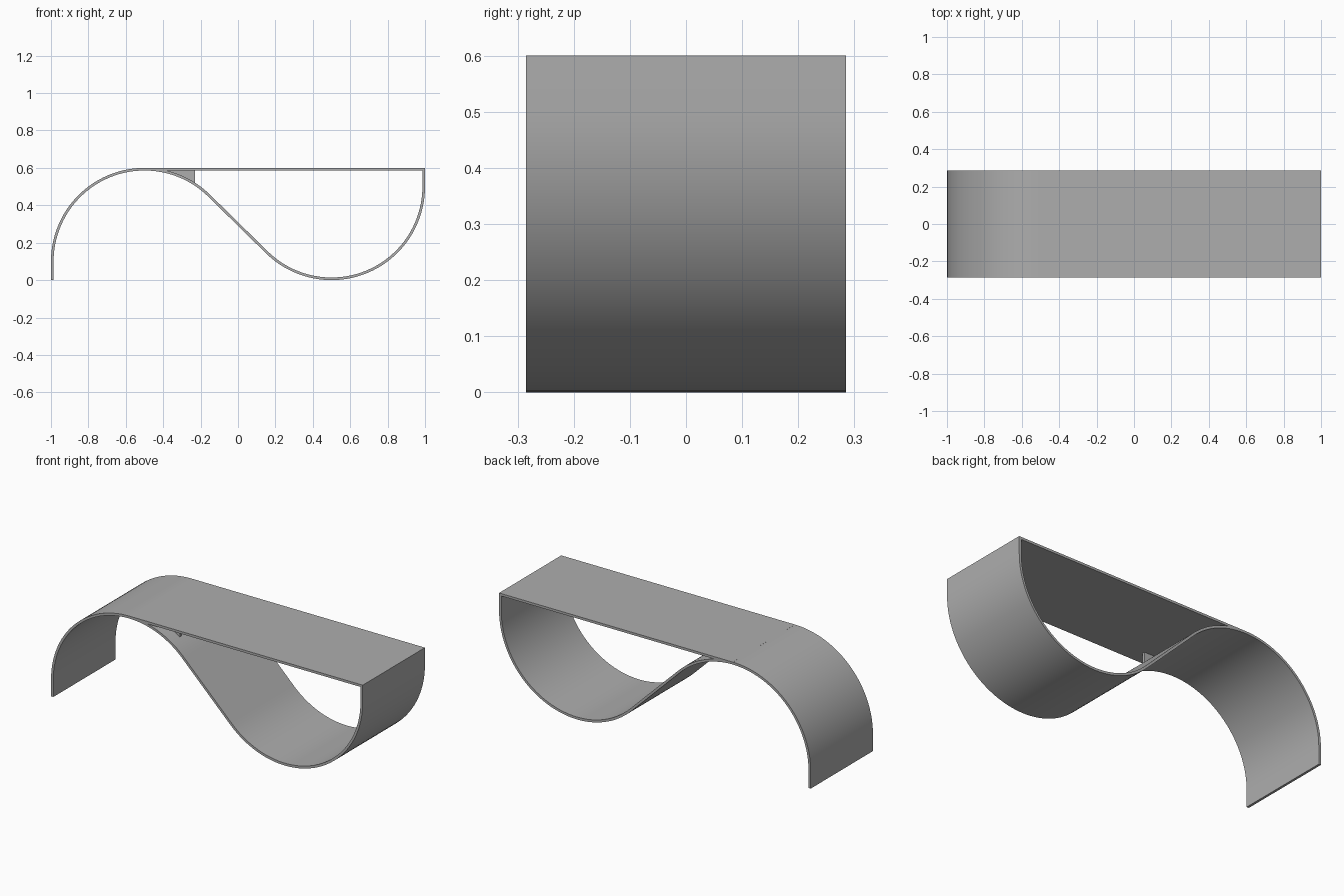
import bpy, bmesh, math
from mathutils import Vector

cube = bpy.data.objects.get("Cube")
if cube:
    bpy.data.objects.remove(cube)

DEPTH = 0.285    # half width of the bench
T = 0.014        # sheet thickness
R = 0.5 - T / 2  # arc radius along the middle of the sheet
LEFT, RIGHT = Vector((-0.5, 0.1)), Vector((0.5, 0.5))

grey = bpy.data.materials.new("satin grey")
grey.use_nodes = True
colour = (0.42, 0.42, 0.42, 1)
grey.diffuse_color = colour
grey.node_tree.nodes["Principled BSDF"].inputs["Base Color"].default_value = colour


def arc(centre, start, end, radius=R, steps=40):
    angles = [start + (end - start) * i / steps for i in range(steps + 1)]
    return [centre + Vector((math.cos(a), math.sin(a))) * radius for a in angles]


def add_object(name, bm):
    bmesh.ops.recalc_face_normals(bm, faces=bm.faces)
    mesh = bpy.data.meshes.new(name)
    bm.to_mesh(mesh)
    bm.free()
    mesh.materials.append(grey)
    obj = bpy.data.objects.new(name, mesh)
    bpy.context.collection.objects.link(obj)
    bpy.ops.object.select_all(action='DESELECT')
    obj.select_set(True)
    bpy.context.view_layer.objects.active = obj
    bpy.ops.object.shade_smooth_by_angle(angle=math.radians(30))


def bent_sheet(name, path):
    """Thicken an x-z path evenly and sweep it across the width."""
    bm = bmesh.new()
    rings = []
    for i, p in enumerate(path):
        tangent = path[min(i + 1, len(path) - 1)] - path[max(i - 1, 0)]
        n = Vector((-tangent.y, tangent.x)).normalized() * T / 2
        rings.append([bm.verts.new((q.x, y, q.y)) for q, y in
                      ((p + n, -DEPTH), (p + n, DEPTH), (p - n, DEPTH), (p - n, -DEPTH))])
    for a, b in zip(rings, rings[1:]):
        for k in range(4):
            bm.faces.new((a[k], a[(k + 1) % 4], b[(k + 1) % 4], b[k]))
    bm.faces.new(rings[0])
    bm.faces.new(rings[-1])
    add_object(name, bm)


def plate(name, outline, y0, y1):
    """Extrude an x-z outline between two y positions."""
    bm = bmesh.new()
    face = bm.faces.new([bm.verts.new((x, y0, z)) for x, z in outline])
    grown = bmesh.ops.extrude_face_region(bm, geom=[face])["geom"]
    verts = [v for v in grown if isinstance(v, bmesh.types.BMVert)]
    bmesh.ops.translate(bm, verts=verts, vec=(0, y1 - y0, 0))
    add_object(name, bm)


# S-shaped sheet: leg, arch, straight slope, bowl and upright end
axis = RIGHT - LEFT
turn = math.atan2(axis.y, axis.x) + math.acos(R / (axis.length / 2))
path = [Vector((LEFT.x - R, 0))]
path += arc(LEFT, math.pi, turn)
path += arc(RIGHT, math.pi + turn, math.tau)
path += [Vector((RIGHT.x + R, 0.6))]
bent_sheet("wave_sheet", path)

# Flat seat that runs tangent from the top of the arch
plate("seat", [(-0.5, 0.6), (1, 0.6), (1, 0.6 - T), (-0.5, 0.6 - T)], -DEPTH, DEPTH)

# Small gusset between the seat and the slope
x_end = -0.23
stop = math.acos((x_end - LEFT.x) / R)
curve = arc(LEFT, math.pi * 0.42, stop, steps=10)
plate("gusset", [(x_end, 0.6 - T / 2), (curve[0].x, 0.6 - T / 2)] + [tuple(p) for p in curve],
      -0.205, -0.191)
